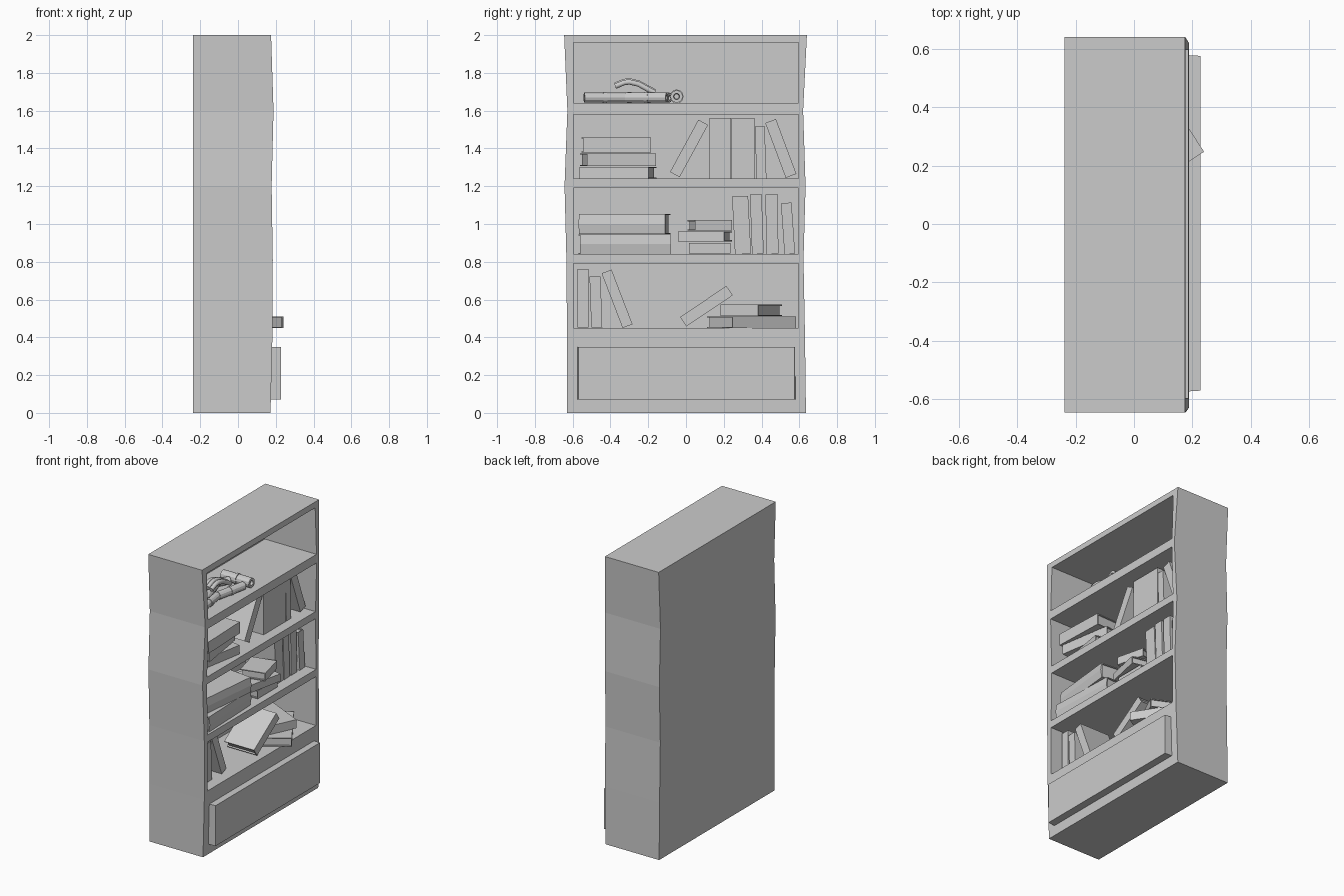
import bpy, bmesh
from math import radians, pi
from mathutils import Matrix, Vector

if "Cube" in bpy.data.objects:
    bpy.data.objects.remove(bpy.data.objects["Cube"])


def make_object(name, bm):
    mesh = bpy.data.meshes.new(name)
    bmesh.ops.recalc_face_normals(bm, faces=bm.faces)
    bm.to_mesh(mesh)
    bm.free()
    ob = bpy.data.objects.new(name, mesh)
    bpy.context.collection.objects.link(ob)
    return ob


def add_box(bm, lo, hi):
    lo, hi = Vector(lo), Vector(hi)
    m = Matrix.Translation((lo + hi) / 2) @ Matrix.Diagonal((*(hi - lo), 1))
    return bmesh.ops.create_cube(bm, size=1, matrix=m)["verts"]


# Case: slightly wavy hand-hewn box, one ring per shelf height
rings = [  # z, left y, right y, front x
    (0, -.63, .635, .172), (.4, -.63, .63, .182), (.81, -.633, .622, .184),
    (1.2, -.643, .633, .178), (1.6, -.628, .62, .188), (2, -.645, .64, .175)]
bm = bmesh.new()
loops = [[bm.verts.new(p) for p in ((-.238, a, z), (f, a, z), (f, b, z), (-.238, b, z))]
         for z, a, b, f in rings]
for lo, hi in zip(loops, loops[1:]):
    for i in range(4):
        j = (i + 1) % 4
        bm.faces.new((lo[i], lo[j], hi[j], hi[i]))
bm.faces.new(loops[0][::-1])
bm.faces.new(loops[-1])
case = make_object("bookcase_case", bm)

# Four open compartments
bm = bmesh.new()
for z0, z1 in ((.45, .79), (.84, 1.19), (1.24, 1.58), (1.64, 1.96)):
    add_box(bm, (-.21, -.595, z0), (.4, .595, z1))
cutter = make_object("compartment_cutter", bm)
cutter.hide_render = True
mod = case.modifiers.new("compartments", "BOOLEAN")
mod.operation = "DIFFERENCE"
mod.solver = "EXACT"
mod.object = cutter
bpy.context.view_layer.objects.active = case
bpy.ops.object.modifier_apply(modifier=mod.name)
bpy.data.objects.remove(cutter)

# Drawer front
bm = bmesh.new()
add_box(bm, (.15, -.575, .07), (.227, .58, .35))
for v in bm.verts:
    if v.co.x > .2:
        v.co.y *= .992
make_object("drawer_front", bm)


def book(name, y, z, thick, length, depth=.23, x=-.01, lean=0, turn=0, ridge=0):
    """Book centred at x, y, z; spine faces +x; lean 90 lays it flat."""
    bm = bmesh.new()
    d, t, h, c = depth / 2, thick / 2, length / 2, .006
    add_box(bm, (-d, -t, -h), (d - c, -t + c, h))
    add_box(bm, (-d, t - c, -h), (d - c, t, h))
    spine = add_box(bm, (d - c, -t, -h), (d, t, h))
    add_box(bm, (-d + .01, -t + c, -h + .01), (d - c, t - c, h - .01))
    if ridge:  # spine bulging out along its middle
        edges = {e for v in spine for e in v.link_edges
                 if abs((e.verts[0].co - e.verts[1].co).y) > t and e.verts[0].co.x > d - c / 2
                 and e.verts[1].co.x > d - c / 2}
        new = bmesh.ops.subdivide_edges(bm, edges=list(edges), cuts=1)
        for g in new["geom_inner"]:
            if isinstance(g, bmesh.types.BMVert):
                g.co.x += ridge
    ob = make_object(name, bm)
    ob.matrix_world = (Matrix.Translation((x, y, z)) @ Matrix.Rotation(radians(turn), 4, "Z")
                       @ Matrix.Rotation(radians(lean), 4, "X"))


# Standing and leaning books: y, z, thickness, length, lean
upright = [
    (.148, 1.4, .047, .32, 0), (.206, 1.4, .067, .32, 0), (.267, 1.4, .053, .32, 0),
    (.328, 1.4, .067, .32, 0), (.395, 1.379, .052, .277, 2),
    (.502, 1.4, .06, .31, 20.5), (.016, 1.4, .058, .315, -28.5),
    (.294, .995, .085, .305, 3), (.375, 1.0, .062, .315, 2),
    (.455, 1.0, .064, .315, 1), (.54, .977, .056, .27, 4),
    (-.545, .607, .058, .312, 0), (-.477, .587, .058, .27, 2), (-.365, .604, .056, .31, 21),
    (.108, .565, .06, .295, -56)]
for i, (y, z, t, l, a) in enumerate(upright):
    book(f"upright_book_{i + 1}", y, z, t, l, lean=a, x=.03 if z < .57 else -.005)

# Flat books: x, y, z, thickness, length, depth, turn, ridge
flat = [
    (.0, -.36, 1.272, .062, .37, .24, -10, 0), (.0, -.36, 1.34, .066, .37, .24, 9, 0),
    (.03, -.37, 1.418, .08, .36, .24, 2, 0),
    (.03, -.325, .893, .104, .48, .26, 2, .008), (.02, -.325, 1.0, .105, .46, .26, -6, .008),
    (.04, .125, .872, .055, .22, .2, 0, 0), (.06, .1, .934, .052, .25, .2, -12, 0),
    (.07, .125, .993, .055, .2, .17, 14, 0),
    (.026, .347, .48, .06, .4, .25, 33, 0), (.0, .345, .543, .06, .22, .3, -25, 0)]
for i, (x, y, z, t, l, d, a, r) in enumerate(flat):
    book(f"flat_book_{i + 1}", y, z, t, l, d, x, 90, a, r)


def scroll(name, x, y, z, r, length, turn, tilt=0):
    """Rolled sheet with a binding band and a hollow end."""
    bm = bmesh.new()
    h = length / 2
    prof = [(r * .4, -h + .03), (r * .5, -h), (r, -h), (r, -.01), (r * 1.12, -.01),
            (r * 1.12, .01), (r, .01), (r, h), (r * .5, h), (r * .4, h - .03)]
    n = 12
    rows = []
    for k in range(n):
        rot = Matrix.Rotation(2 * pi * k / n, 3, "Y")
        rows.append([bm.verts.new(rot @ Vector((a, b, 0))) for a, b in prof])
    for k in range(n):
        p, q = rows[k], rows[(k + 1) % n]
        for i in range(len(prof) - 1):
            bm.faces.new((p[i], p[i + 1], q[i + 1], q[i]))
    bm.faces.new([v[0] for v in rows])
    bm.faces.new([v[-1] for v in rows])
    ob = make_object(name, bm)
    ob.matrix_world = (Matrix.Translation((x, y, z)) @ Matrix.Rotation(radians(turn), 4, "Z")
                       @ Matrix.Rotation(radians(tilt), 4, "X"))


# Scrolls on the top shelf
scrolls = [(.08, -.43, 1.669, .026, .22, 8), (.09, -.21, 1.669, .027, .22, -12),
           (0, -.3, 1.669, .026, .3, 20), (.03, -.05, 1.675, .033, .22, 90),
           (-.07, -.2, 1.669, .026, .26, -30)]
for i, s in enumerate(scrolls):
    scroll(f"scroll_{i + 1}", *s)

# Drooping loose roll lying over the scrolls
for i in range(3):
    cu = bpy.data.curves.new("drooping_roll", "CURVE")
    cu.dimensions = "3D"
    cu.bevel_depth = .016
    cu.bevel_resolution = 1
    cu.resolution_u = 3
    cu.use_fill_caps = True
    sp = cu.splines.new("BEZIER")
    pts = [(-.375, 1.735), (-.3, 1.758), (-.165, 1.7)]
    sp.bezier_points.add(2)
    for bp, (y, z) in zip(sp.bezier_points, pts):
        bp.co = (.0 + .028 * i, y, z - .006 * abs(i - 1))
        bp.handle_left_type = bp.handle_right_type = "AUTO"
    bpy.context.collection.objects.link(bpy.data.objects.new(f"drooping_roll_{i + 1}", cu))
